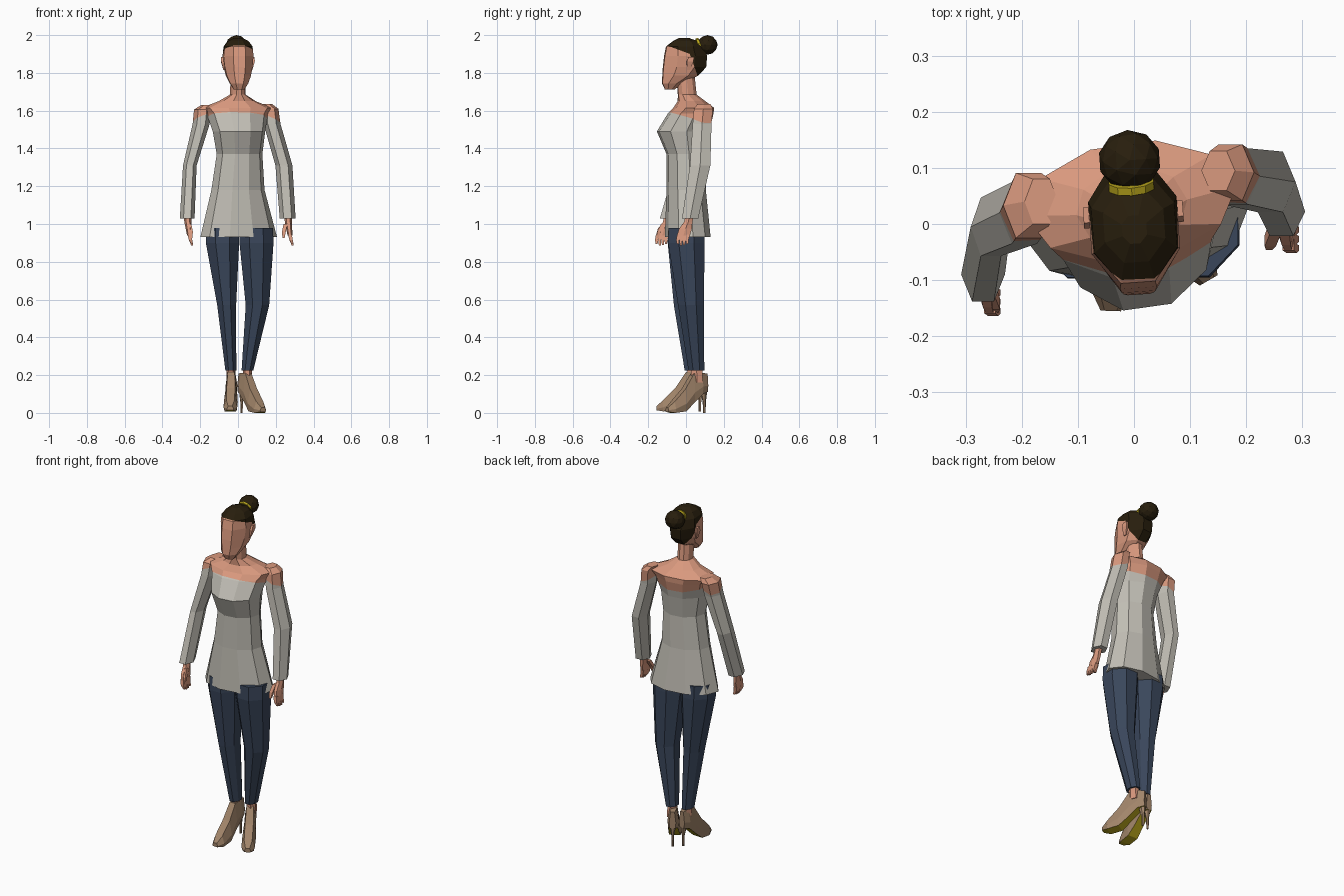
import bpy, bmesh, math
from mathutils import Matrix, Vector

if "Cube" in bpy.data.objects:
    bpy.data.objects.remove(bpy.data.objects["Cube"])


def mat(name, rgb):
    m = bpy.data.materials.new(name)
    m.diffuse_color = (*rgb, 1)
    m.use_nodes = True
    m.node_tree.nodes["Principled BSDF"].inputs["Base Color"].default_value = m.diffuse_color
    return m


SKIN = mat("skin", (0.70, 0.32, 0.21))
KNIT = mat("grey knit", (0.54, 0.52, 0.465))
DENIM = mat("dark denim", (0.042, 0.062, 0.105))
HAIR = mat("dark hair", (0.021, 0.013, 0.004))
TAN = mat("tan leather", (0.36, 0.235, 0.145))
GOLD = mat("gold", (0.50, 0.39, 0.012))


def finish(name, bm, mats, rule=None, cuts=(), xf=None):
    """Optionally move, cut along planes, colour by rule, make object."""
    if xf:
        bm.transform(xf)
    for co, no in cuts:
        geom = bm.verts[:] + bm.edges[:] + bm.faces[:]
        bmesh.ops.bisect_plane(bm, geom=geom, plane_co=co, plane_no=no)
    bmesh.ops.recalc_face_normals(bm, faces=bm.faces[:])
    if rule:
        for f in bm.faces:
            f.material_index = rule(f.calc_center_median(), f.normal)
    me = bpy.data.meshes.new(name)
    bm.to_mesh(me)
    bm.free()
    for m in mats:
        me.materials.append(m)
    ob = bpy.data.objects.new(name, me)
    bpy.context.collection.objects.link(ob)
    return ob


def skin_rings(bm, rings):
    n = len(rings[0])
    vs = [[bm.verts.new(p) for p in r] for r in rings]
    for a, b in zip(vs, vs[1:]):
        for i in range(n):
            j = (i + 1) % n
            bm.faces.new((a[i], a[j], b[j], b[i]))
    bm.faces.new(vs[0])
    bm.faces.new(vs[-1])


def loft(rings, n):
    """Horizontal n-sided rings: (z, cx, cy, rx, ry), flat side at the front."""
    bm = bmesh.new()
    unit = [(math.sin(2 * math.pi * (i + .5) / n), -math.cos(2 * math.pi * (i + .5) / n)) for i in range(n)]
    mx, my = max(abs(u[0]) for u in unit), max(abs(u[1]) for u in unit)
    skin_rings(bm, [[(cx + rx * u / mx, cy + ry * v / my, z) for u, v in unit]
                    for z, cx, cy, rx, ry in rings])
    return bm


def fb(z, cx, front, back, rx):
    return (z, cx, (front + back) / 2, rx, (back - front) / 2)


def yaw(deg, loc=(0, 0, 0)):
    return Matrix.Translation(loc) @ Matrix.Rotation(math.radians(deg), 4, 'Z')


# Torso: knit top, bare shoulders and neck, cut along a sloping neckline
neck_no = Vector((0, 0.28, 1))
neck_co = Vector((0, 0, 1.568))
finish("torso", loft([
    fb(0.93, 0.005, -.105, .122, .205), fb(1.18, 0, -.098, .10, .142),
    fb(1.37, 0.008, -.10, .097, .122), fb(1.49, 0.003, -.15, .118, .14),
    fb(1.585, 0, -.09, .14, .165), fb(1.615, 0, -.06, .142, .19),
    fb(1.65, 0, -.04, .10, .10), fb(1.685, 0, -.042, .055, .042),
    fb(1.78, 0, -.05, .045, .040)], 10),
    [KNIT, SKIN], lambda c, n: int((c - neck_co).dot(neck_no) > 0),
    [(neck_co, neck_no)], yaw(8))

# Arms and hands
ARMS = {
    "right": [(1.63, -.165, .04, .03, .04), (1.605, -.188, .033, .045, .058),
              (1.53, -.195, .02, .045, .055), (1.31, -.255, -.005, .036, .052),
              (1.03, -.269, -.09, .039, .048)],
    "left": [(1.635, .15, .095, .03, .035), (1.61, .172, .092, .042, .05),
             (1.53, .18, .085, .045, .05), (1.31, .243, .075, .045, .054),
             (1.03, .263, .022, .042, .043)]}
for side, rings in ARMS.items():
    s = -1 if side == "right" else 1
    co, no = Vector((s * .15, .04, 1.575)), Vector((s * .4, .2, 1))
    finish(side + "_arm", loft(rings, 6), [KNIT, SKIN],
           lambda c, n: int((c - co).dot(no) > 0), [(co, no)])
    x, y = rings[-1][1:3]
    # palm, then four fingers and a thumb
    finish(side + "_palm", loft([
        (1.06, x, y, .019, .022), (1.01, x + .004, y - .01, .019, .022),
        (.975, x + .008, y - .025, .016, .034), (.94, x + .012, y - .035, .013, .034)], 6), [SKIN])
    for i in range(4):
        fy = y - .060 + i * .0165
        tip = .885 + abs(i - 1.4) * .006
        finish(f"{side}_finger_{i + 1}", loft([
            (.945, x + .012, fy, .010, .009), (.915, x + .018, fy - .006, .009, .008),
            (tip, x + .026, fy - .005, .005, .005)], 4), [SKIN])
    finish(side + "_thumb", loft([
        (1.0, x - s * .012, y - .03, .010, .012), (.96, x - s * .020, y - .052, .010, .010),
        (.925, x - s * .022, y - .062, .006, .006)], 4), [SKIN])

# Legs, with bare ankles
LEGS = {
    "right": [(.98, -.083, 0, .088, .095), (.9, -.082, 0, .088, .097),
              (.57, -.06, .008, .050, .072), (.225, -.038, .035, .029, .042)],
    "left": [(.98, .095, .002, .09, .095), (.9, .098, .002, .09, .097),
             (.57, .103, .026, .062, .068), (.225, .05, .055, .031, .042)]}
for side, rings in LEGS.items():
    finish(side + "_trouser_leg", loft(rings, 8), [DENIM])
    _, x, y, _, _ = rings[-1]
    finish(side + "_ankle", loft([(.26, x, y, .024, .03), (.16, x, y + .004, .023, .03)], 6), [SKIN])

# High-heeled shoes: sections along the foot (y, low z, high z, half width)
SECTIONS = [(-.13, .006, .028, .018), (-.095, 0, .060, .036), (-.03, .008, .125, .037),
            (.025, .055, .208, .031), (.075, .10, .212, .031), (.112, .112, .208, .018)]
for side, place in (("right", yaw(-2, (-.037, -.025, .008))), ("left", yaw(30, (.068, .012, 0)))):
    bm = bmesh.new()
    skin_rings(bm, [[(-w * .85, y, lo), (w * .85, y, lo), (w, y, lo + .35 * (hi - lo)),
                     (w * .6, y, hi), (-w * .6, y, hi), (-w, y, lo + .35 * (hi - lo))]
                    for y, lo, hi, w in SECTIONS])
    finish(side + "_shoe", bm, [TAN, GOLD], lambda c, n: int(n.z < -.5), xf=place)
    finish(side + "_heel", loft([(.0, 0, .098, .006, .006), (.06, 0, .098, .007, .008),
                                 (.125, 0, .092, .018, .02)], 6), [TAN], xf=place)

# Head: face and hair split along two hairline planes
HEAD = yaw(4)
a_co, a_no = Vector((0, -.10, 1.945)), Vector((0, .37, 1))
b_co, b_no = Vector((0, .02, 1.90)), Vector((0, 1, .36))
finish("head", loft([
    fb(1.713, 0, -.112, -.06, .028), fb(1.745, 0, -.126, -.02, .048),
    fb(1.785, 0, -.124, .062, .064), fb(1.83, 0, -.121, .105, .073),
    fb(1.89, 0, -.114, .110, .079), fb(1.94, 0, -.104, .090, .074),
    fb(1.968, 0, -.068, .062, .054), fb(1.985, 0, -.035, .015, .022)], 8),
    [SKIN, HAIR],
    lambda c, n: int((c - a_co).dot(a_no) > 0 or (c - b_co).dot(b_no) > 0),
    [(a_co, a_no), (b_co, b_no)], HEAD)
for side, s in (("right", -1), ("left", 1)):
    finish(side + "_ear", loft([(1.815, s * .07, .008, .006, .008), (1.86, s * .08, .016, .009, .018),
                                (1.885, s * .083, .022, .006, .014)], 4), [SKIN], xf=HEAD)

# Hair bun and its gold band
bm = bmesh.new()
bmesh.ops.create_icosphere(bm, subdivisions=2, radius=1)
finish("hair_bun", bm, [HAIR], xf=HEAD @ Matrix.Translation((0, .114, 1.948))
       @ Matrix.Diagonal((.056, .054, .052, 1)))
bm = bmesh.new()
bmesh.ops.create_cone(bm, cap_ends=True, segments=10, radius1=.042, radius2=.042, depth=.014)
finish("hair_band", bm, [GOLD], xf=HEAD @ Matrix.Translation((0, .07, 1.944))
       @ Matrix.Rotation(math.radians(-72), 4, 'X'))
